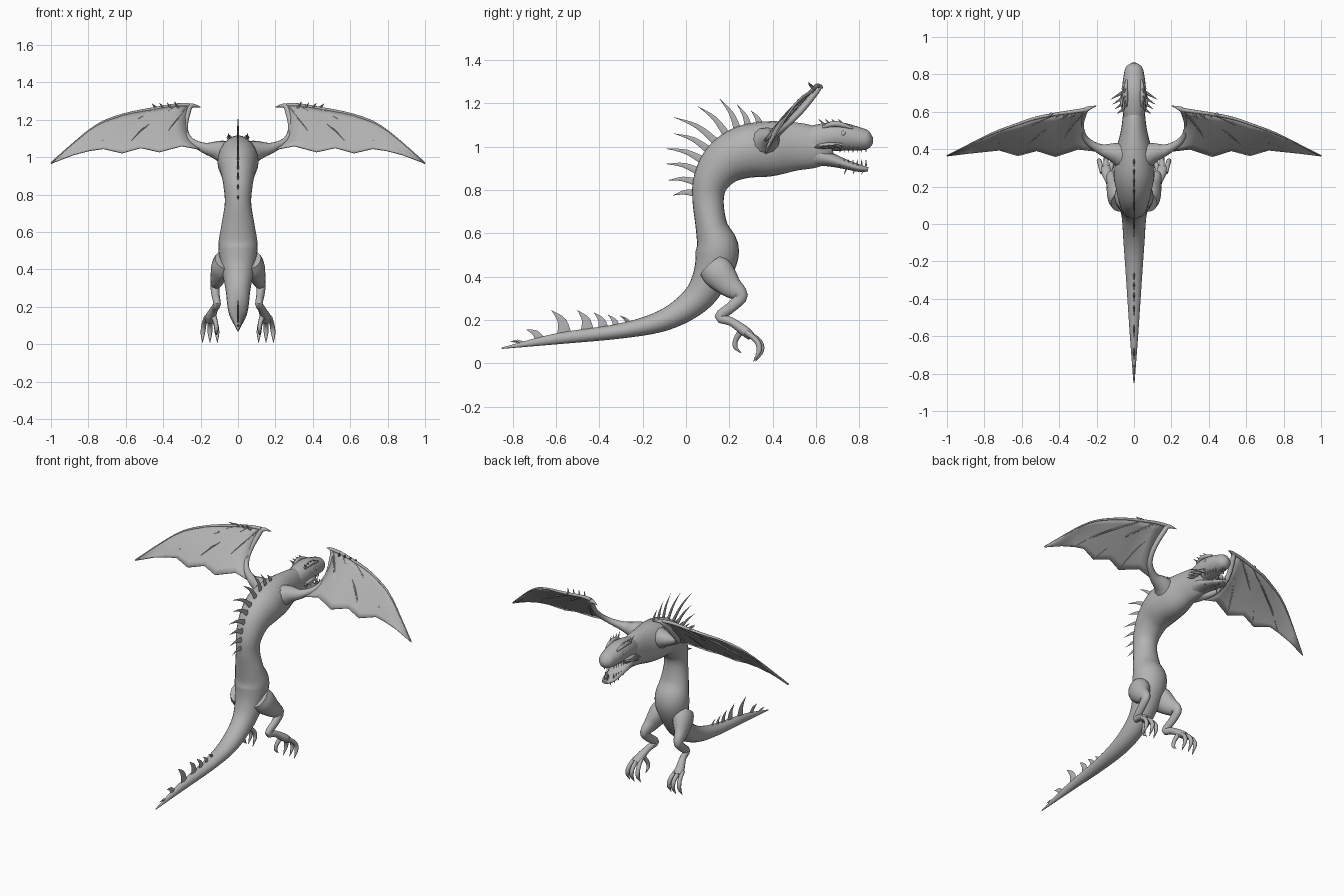
import bpy
import bmesh
import math
from mathutils import Vector

start_cube = bpy.data.objects.get("Cube")
if start_cube:
    bpy.data.objects.remove(start_cube, do_unlink=True)

# One stone grey for the whole creature
grey = bpy.data.materials.new("stone grey")
grey.use_nodes = True
grey.diffuse_color = (.45, .45, .45, 1)
grey.node_tree.nodes["Principled BSDF"].inputs["Base Color"].default_value = grey.diffuse_color

AXIS_X, AXIS_Y, AXIS_Z = Vector((1, 0, 0)), Vector((0, 1, 0)), Vector((0, 0, 1))


def finish(name, bm, mirrored=False, angle=50):
    """Turn a bmesh into a smooth-shaded object, optionally mirrored across x."""
    bmesh.ops.recalc_face_normals(bm, faces=bm.faces[:])
    mesh = bpy.data.meshes.new(name)
    bm.to_mesh(mesh)
    bm.free()
    mesh.materials.append(grey)
    mesh.shade_smooth()
    mesh.set_sharp_from_angle(angle=math.radians(angle))
    obj = bpy.data.objects.new(name, mesh)
    bpy.context.scene.collection.objects.link(obj)
    if mirrored:
        obj.modifiers.new("mirror", "MIRROR").use_clip = False
    return obj


def spline(stations, steps):
    """Catmull-Rom interpolation through stations of any dimension."""
    result = []
    last = len(stations) - 1
    for i in range(last):
        a, b, c, d = (stations[min(max(i + k, 0), last)] for k in (-1, 0, 1, 2))
        for s in range(steps):
            t = s / steps
            result.append([
                q + t / 2 * (r - p + t * (2 * p - 5 * q + 4 * r - w + t * (3 * (q - r) + w - p)))
                for p, q, r, w in zip(a, b, c, d)])
    result.append(list(stations[last]))
    return result


def add_tube(bm, stations, sides=12, steps=4, ref=AXIS_X):
    """Loft ellipses along stations (x, y, z, radius along ref, radius across)."""
    rows = spline([tuple(s) if len(s) > 4 else (*s, s[3]) for s in stations], steps)
    centres = [Vector(r[:3]) for r in rows]
    rings = []
    for i, row in enumerate(rows):
        tangent = (centres[min(i + 1, len(rows) - 1)] - centres[max(i - 1, 0)]).normalized()
        side = (ref - tangent * ref.dot(tangent)).normalized()
        across = tangent.cross(side)
        ring = []
        for k in range(sides):
            turn = math.tau * k / sides
            ring.append(bm.verts.new(
                centres[i] + side * math.cos(turn) * max(row[3], .001)
                + across * math.sin(turn) * max(row[4], .001)))
        rings.append(ring)
    for low, high in zip(rings, rings[1:]):
        for k in range(sides):
            n = (k + 1) % sides
            bm.faces.new((low[k], low[n], high[n], high[k]))
    bm.faces.new(rings[0])
    bm.faces.new(rings[-1])


def tube(name, stations, mirrored=False, **options):
    bm = bmesh.new()
    add_tube(bm, stations, **options)
    return finish(name, bm, mirrored)


def spikes(name, pairs, radius, mirrored=True, sides=6):
    """A row of small straight cones from base to tip."""
    bm = bmesh.new()
    for base, tip in pairs:
        direction = Vector(tip) - Vector(base)
        ref = AXIS_Y if abs(direction.normalized().x) > .7 else AXIS_X
        add_tube(bm, [(*base, radius), (*tip, 0)], sides=sides, steps=1, ref=ref)
    return finish(name, bm, mirrored)


def blade(name, base, tip, width, bend, thickness=.006):
    """A flat curved spine in the middle plane, given as (y, z) points."""
    base, tip = Vector((0, *base)), Vector((0, *tip))
    span = tip - base
    middle = base.lerp(tip, .5) + Vector((0, -span.z, span.y)) * bend
    tube(name, [(*base, thickness, width), (*middle, thickness * .8, width * .6),
                (*tip, 0, 0)], sides=4, steps=4)


# Tail, trunk and neck in one loft: y, z, half width, half depth
trunk = [
    (-.85, .07, .003, .003), (-.6, .113, .022, .025), (-.3, .15, .042, .035),
    (-.1, .2, .056, .05), (.04, .288, .066, .067), (.11, .39, .085, .082),
    (.145, .52, .105, .1), (.118, .63, .09, .074), (.102, .75, .071, .072),
    (.115, .84, .077, .083), (.175, .925, .093, .105), (.27, .975, .11, .122),
    (.385, .99, .098, .127), (.5, 1, .07, .112), (.6, 1, .058, .095),
    (.66, 1.02, .056, .066)]
tube("body", [(0, *s) for s in trunk], sides=24, steps=5)

# Head and open jaw
skull = [(.56, 1.01, .054, .08), (.64, 1.04, .064, .068), (.71, 1.046, .065, .066),
         (.79, 1.036, .056, .055), (.84, 1.03, .043, .042), (.862, 1.03, .012, .014)]
jaw = [(.58, .965, .05, .06), (.65, .945, .056, .036), (.74, .917, .05, .022),
       (.8, .9, .041, .017), (.84, .895, .02, .01)]
tube("skull", [(0, *s) for s in skull], sides=20)
tube("lower_jaw", [(0, *s) for s in jaw], sides=20)
tube("brow_ridge", [(.04, .63, 1.09, .008), (.047, .69, 1.105, .014),
                    (.04, .77, 1.085, .006)], True, sides=8)
tube("cheek_ridge", [(.05, .6, 1, .01), (.062, .66, 1.005, .014),
                     (.055, .72, 1.01, .005)], True, sides=8)
eye_mesh = bmesh.new()
bmesh.ops.create_uvsphere(eye_mesh, u_segments=12, v_segments=8, radius=.014)
bmesh.ops.translate(eye_mesh, verts=eye_mesh.verts[:], vec=(.052, .725, 1.06))
finish("eye", eye_mesh, True)

# Horns over the brow, frill on the cheeks and two rows of teeth
spikes("brow_horns", [((.045, y, 1.1), (.052, y - .03, 1.128)) for y in (.64, .67, .7, .73)], .007)
spikes("cheek_frill", [((.05, .62 + .03 * i, 1), (.09 + .012 * i, .59 + .025 * i, .995 + .004 * i))
                       for i in range(4)], .011)
upper_teeth, lower_teeth = [], []
for i in range(7):
    y = .71 + .02 * i
    x = .05 - .004 * i - .001 * i * i * (i > 4)
    upper_teeth.append(((x * .9, y, 1.01), (x * .9, y, .972)))
    lower_teeth.append(((x * .85, y, .91), (x * .9, y, .94)))
spikes("upper_teeth", upper_teeth, .006)
spikes("lower_teeth", lower_teeth, .006)
spikes("chin_spikes", [((.02, y, .9), (.025, y - .01, .872)) for y in (.74, .78, .82)], .006)

# Crest of long spines down the neck and back: base and tip in y, z
crest = [((.05, .785), (-.06, .775)), ((.05, .835), (-.08, .845)),
         ((.06, .885), (-.09, .92)), ((.08, .935), (-.09, .99)),
         ((.11, .98), (-.055, 1.06)), ((.14, 1.02), (-.055, 1.135)),
         ((.19, 1.05), (.055, 1.185)), ((.24, 1.07), (.155, 1.22)),
         ((.29, 1.08), (.235, 1.195)), ((.345, 1.09), (.3, 1.165))]
for i, (base, tip) in enumerate(crest):
    blade(f"crest_spine_{i + 1}", base, tip, .018, -.08)

# Hooked fins on the tail
fins = [((-.75, .085), (-.81, .1), .014), ((-.67, .105), (-.735, .155), .024),
        ((-.56, .125), (-.62, .245), .034), ((-.455, .14), (-.5, .245), .032),
        ((-.38, .145), (-.425, .235), .026), ((-.32, .15), (-.36, .225), .02),
        ((-.26, .165), (-.305, .22), .015)]
for i, (base, tip, width) in enumerate(fins):
    blade(f"tail_fin_{i + 1}", base, tip, width, -.15)

# Wing arm sweeping from the shoulder up to a hooked thumb
tube("wing_arm", [
    (.03, .35, 1.01, .08), (.1, .38, 1.035, .055), (.18, .4, 1.05, .028),
    (.255, .45, 1.09, .017), (.283, .52, 1.155, .015), (.268, .59, 1.24, .015),
    (.25, .615, 1.275, .013), (.2, .632, 1.268, .001)], True, ref=AXIS_Y)

# Wing membrane: columns run from the leading edge to the scalloped trailing edge
leading = [(.26, .61, 1.28), (.33, .6, 1.278), (.43, .585, 1.262), (.53, .565, 1.245),
           (.62, .535, 1.225), (.72, .5, 1.19), (.8, .465, 1.14), (.88, .425, 1.075),
           (1, .365, .97)]
trailing = [(.17, .385, 1.035), (.3, .4, 1.06), (.42, .36, 1.028), (.52, .392, 1.05),
            (.62, .365, 1.022), (.72, .395, 1.045), (.79, .388, 1.035), (.88, .378, 1.013),
            (.998, .363, .968)]
bows = [Vector((.058, 0, -.01)), Vector((.02, 0, 0))]


def wing_column(i, segments=8):
    top, bottom = Vector(leading[i]), Vector(trailing[i])
    is_finger = i in (2, 4, 6)
    bow = bows[i] if i < len(bows) else Vector((0, -.008, .008)) * (1 if is_finger else -.4)
    return [top.lerp(bottom, s / segments) + bow * 4 * s / segments * (1 - s / segments)
            for s in range(segments + 1)]


columns = [wing_column(i) for i in range(len(leading))]
bm = bmesh.new()
grid = [[bm.verts.new(p) for p in column] for column in columns]
for left, right in zip(grid, grid[1:]):
    for j in range(len(left) - 1):
        bm.faces.new((left[j], left[j + 1], right[j + 1], right[j]))
membrane = finish("wing_membrane", bm, True)
shell = membrane.modifiers.new("thickness", "SOLIDIFY")
shell.thickness = .006
shell.offset = 0

# Wing bones: leading edge and the fingers fanning out from the wrist
tube("wing_leading_bone", [(*p, .011 - .001 * i) for i, p in enumerate(leading)],
     True, sides=8, ref=AXIS_Z)
for number, i in enumerate((2, 4, 6)):
    wrist, end = Vector(leading[number]), Vector(trailing[i])
    middle = wrist.lerp(end, .5).lerp(columns[i][4], .3)
    tube(f"wing_finger_{number + 1}", [(*wrist, .006), (*middle, .005), (*end, .002)],
         True, sides=6, ref=AXIS_Y)
spikes("wing_spikes", [((x, .59, 1.265), (x + .02, .565, 1.3 - .1 * (x - .3)))
                       for x in (.32, .36, .4, .44)], .009)

# Hind legs with a muscular thigh, backward ankle and gripping toes
tube("leg", [
    (.07, .12, .45, .055, .07), (.085, .155, .41, .06, .075), (.108, .205, .355, .04, .055),
    (.122, .253, .312, .026, .033), (.12, .215, .265, .022, .026), (.112, .155, .215, .02, .024),
    (.125, .21, .192, .02, .02), (.145, .27, .15, .028, .024), (.152, .3, .125, .03, .02)],
    True, sides=14)
for number, spread in enumerate((-1, 0, 1)):
    x = .15 + .02 * spread
    reach = .01 * (1 - abs(spread))
    tube(f"toe_{number + 1}", [
        (x, .275, .145, .013), (x + .012 * spread, .325 + reach, .105, .013),
        (x + .018 * spread, .338 + reach, .06, .012),
        (x + .02 * spread, .31 + reach, .008, .001)], True, sides=8)
tube("rear_toe", [(.13, .255, .15, .015), (.118, .23, .11, .012), (.115, .228, .075, .01),
                  (.115, .255, .048, .001)], True, sides=8)
